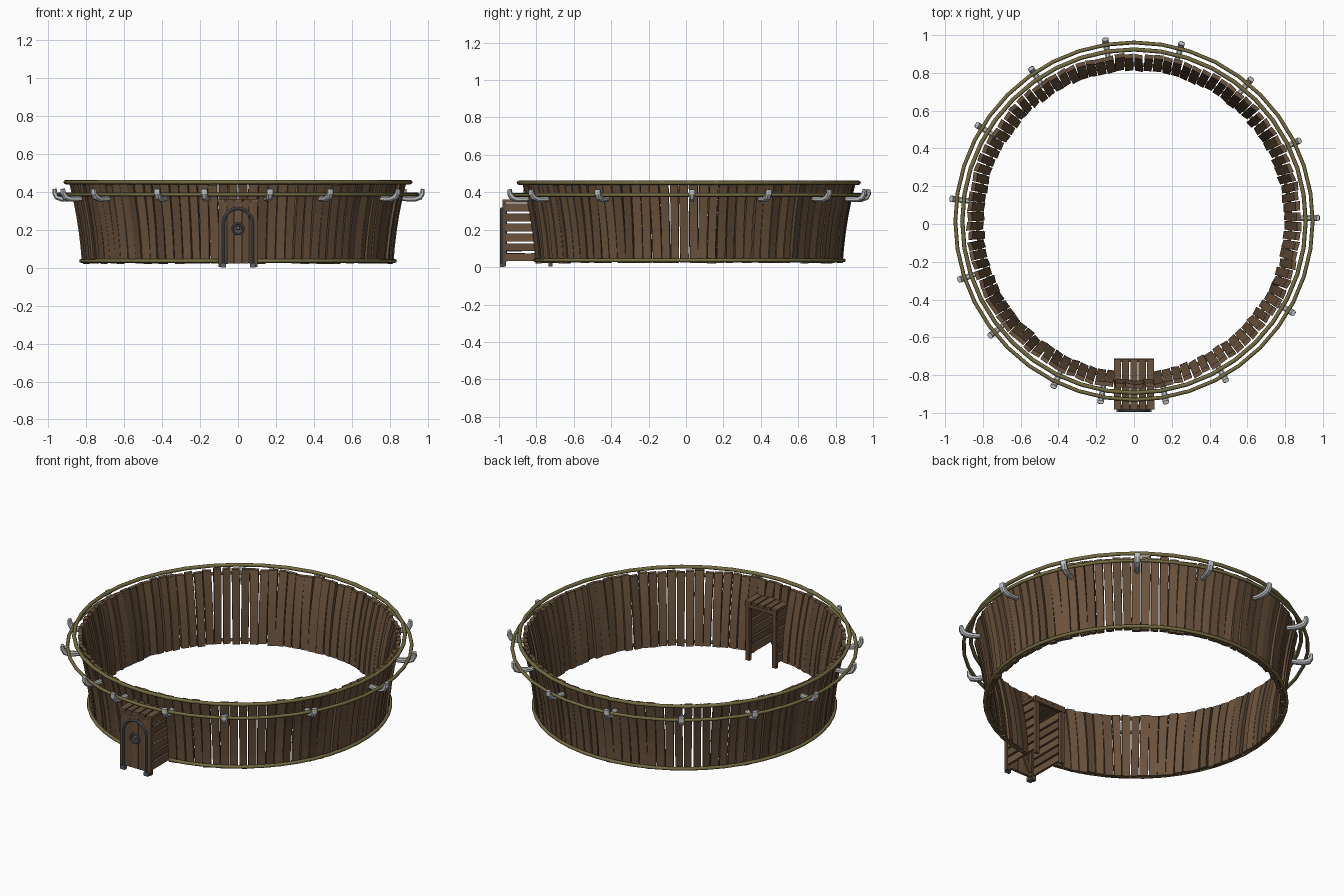
import bpy, bmesh, math, random
from mathutils import Vector, Matrix

if "Cube" in bpy.data.objects:
    bpy.data.objects.remove(bpy.data.objects["Cube"])

random.seed(4)
CY = 0.015  # centre of the round wall


def material(name, rgb):
    m = bpy.data.materials.new(name)
    m.diffuse_color = (*rgb, 1)
    m.use_nodes = True
    m.node_tree.nodes["Principled BSDF"].inputs["Base Color"].default_value = m.diffuse_color
    return m


WOOD = material("brown wood", (0.150, 0.088, 0.048))
DARK = material("dark brown wood", (0.115, 0.068, 0.038))
ROPE = material("olive rope", (0.18, 0.15, 0.055))
IRON = material("dark iron", (0.11, 0.12, 0.14))
BONE = material("pale grey hook", (0.50, 0.51, 0.52))


def finish(name, bm, mats, smooth=False):
    bmesh.ops.recalc_face_normals(bm, faces=bm.faces)
    me = bpy.data.meshes.new(name)
    bm.to_mesh(me)
    bm.free()
    for m in mats:
        me.materials.append(m)
    ob = bpy.data.objects.new(name, me)
    bpy.context.collection.objects.link(ob)
    if smooth:
        for p in me.polygons:
            p.use_smooth = True
    return ob


def skin(bm, rings, closed=False, mat=0):
    """Join cross-sections into a solid, capping the ends if open."""
    vs = [[bm.verts.new(p) for p in r] for r in rings]
    n = len(vs[0])
    for i in range(len(vs) if closed else len(vs) - 1):
        a, b = vs[i], vs[(i + 1) % len(vs)]
        for j in range(n):
            f = bm.faces.new((a[j], a[(j + 1) % n], b[(j + 1) % n], b[j]))
            f.material_index = mat
    if not closed:
        bm.faces.new(vs[0]).material_index = mat
        bm.faces.new(vs[-1]).material_index = mat


def tube(bm, pts, r, up, closed=False, sides=8):
    pts, up = [Vector(p) for p in pts], Vector(up)
    rings, n = [], len(pts)
    for i, p in enumerate(pts):
        a = pts[i - 1] if (closed or i) else p
        b = pts[(i + 1) % n] if (closed or i < n - 1) else p
        side = (b - a).normalized().cross(up)
        rings.append([p + r * (math.cos(t) * side + math.sin(t) * up)
                      for t in (k * math.tau / sides for k in range(sides))])
    skin(bm, rings, closed)


def box(bm, lo, hi, mat=0, tilt=0.0, axis='X'):
    lo, hi = Vector(lo), Vector(hi)
    M = (Matrix.Translation((lo + hi) / 2) @ Matrix.Rotation(tilt, 4, axis)
         @ Matrix.Diagonal((*(hi - lo), 1)))
    for v in bmesh.ops.create_cube(bm, size=1, matrix=M)['verts']:
        for f in v.link_faces:
            f.material_index = mat


def polar(r, a, z):
    return Vector((r * math.cos(a), CY + r * math.sin(a), z))


def wall_radius(z):
    t = z / 0.44
    return 0.818 + 0.022 * t + 0.045 * t * t


# Flaring wall of uneven upright planks, cut short above the doorway
bm = bmesh.new()
N = 104
for k in range(N):
    a = (k + 0.5) / N * math.tau
    half = math.tau / N * random.uniform(0.41, 0.48)
    lean, out = random.uniform(-.008, .008), random.uniform(-.005, .005)
    doorway = abs(math.cos(a)) < 0.12 and math.sin(a) < 0
    z0 = 0.35 if doorway else 0.02 + random.uniform(0, .008)
    z1 = 0.442 + random.uniform(-.006, .006)
    twist = random.uniform(-.004, .004)
    rings = []
    for i in range(6):
        t = i / 5
        z = z0 + (z1 - z0) * t
        r, c = wall_radius(z) + out, a + lean * (t - 0.5)
        rings.append([polar(r + twist, c - half, z), polar(r - twist, c + half, z),
                      polar(r - twist - .022, c + half, z), polar(r + twist - .022, c - half, z)])
    skin(bm, rings, mat=random.choice((0, 0, 1)))
finish("wall_planks", bm, [WOOD, DARK])

# Rope hoops: rim, outer hoop carried by hooks, and base (open at the door)
for name, r, z, thick in (("rim_rope", 0.909, 0.451, 0.011),
                          ("outer_rope", 0.946, 0.386, 0.010)):
    bm = bmesh.new()
    tube(bm, [polar(r, k / 40 * math.tau, z) for k in range(40)], thick, (0, 0, 1), True)
    finish(name, bm, [ROPE], True)
bm = bmesh.new()
gap = 0.125
tube(bm, [polar(0.829, -math.pi / 2 + gap + k / 48 * (math.tau - 2 * gap), 0.036)
          for k in range(49)], 0.010, (0, 0, 1))
finish("base_rope", bm, [ROPE], True)

# J-shaped hooks around the rim: (radius, height, thickness, half width)
hook = [(0.855, 0.366, .012, .013), (0.900, 0.362, .013, .014), (0.935, 0.364, .015, .016),
        (0.960, 0.374, .016, .017), (0.972, 0.392, .013, .017), (0.974, 0.416, .009, .016)]
degrees = [1, 26, 50.5, 75, 99, 124, 148.5, 173, 198.5, 218.5, 244, 259.5, 280, 300, 330]
bm = bmesh.new()
for d in degrees:
    a = math.radians(d)
    rad, tan = Vector((math.cos(a), math.sin(a), 0)), Vector((-math.sin(a), math.cos(a), 0))
    rings = []
    for i, (r, z, th, w) in enumerate(hook):
        p, q = hook[max(i - 1, 0)], hook[min(i + 1, 5)]
        dr, dz = Vector((q[0] - p[0], q[1] - p[1])).normalized()
        nrm = -dz * rad + Vector((0, 0, dr))
        c = polar(r, a, z)
        rings.append([c + th * nrm * v + w * tan * u for u, v in
                      ((-1, -.5), (-.5, -1), (.5, -1), (1, -.5), (1, .5), (.5, 1), (-.5, 1), (-1, .5))])
    skin(bm, rings)
hooks = finish("rope_hooks", bm, [BONE])

# Porch: slatted sides, corner posts and roof boards
bm = bmesh.new()
for s in (-1, 1):
    for i in range(6):
        z = 0.032 + i * 0.053
        x = s * 0.094
        box(bm, (x - .007, -0.975, z), (x + .007, -0.72, z + 0.042), i % 3 == 1,
            random.uniform(-.012, .012))
    for y in (-0.972, -0.725):
        box(bm, (s * .09 - .013, y - .01, 0.004), (s * .09 + .013, y + .01, 0.345), 1)
finish("porch_sides", bm, [WOOD, DARK])
bm = bmesh.new()
for i in range(5):
    x = -0.088 + i * 0.044
    box(bm, (x - .019, -0.982, 0.346), (x + .019, -0.715, 0.362), i % 2,
        random.uniform(-.02, .02), 'Z')
for y in (-0.972, -0.722):
    box(bm, (-0.106, y - .009, 0.326), (0.106, y + .009, 0.348), 1)
finish("porch_roof", bm, [WOOD, DARK])

# Door of upright boards with a diagonal brace behind
bm = bmesh.new()
for i in range(5):
    x = -0.076 + i * 0.038
    box(bm, (x - .018, -0.982, 0.022), (x + .018, -0.966, 0.336), i % 2)
box(bm, (-0.012, -0.966, 0.03), (0.012, -0.956, 0.32), 1, 0.45, 'Y')
finish("door", bm, [WOOD, DARK])

# Iron arch, ring handle and boss on the door
bm = bmesh.new()
arch = [(-0.076, -0.986, 0.009), (-0.076, -0.986, 0.12)]
arch += [(-0.076 * math.cos(t), -0.986, 0.236 + 0.076 * math.sin(t))
         for t in (k / 14 * math.pi for k in range(15))]
arch += [(0.076, -0.986, 0.12), (0.076, -0.986, 0.009)]
tube(bm, arch, 0.008, (0, 1, 0))
for s in (-1, 1):
    box(bm, (s * .078 - .015, -0.995, 0.0), (s * .078 + .015, -0.975, 0.022))
finish("door_arch", bm, [IRON])
bm = bmesh.new()
tube(bm, [(0.028 * math.cos(t), -0.988, 0.205 + 0.028 * math.sin(t))
          for t in (k / 20 * math.tau for k in range(20))], 0.006, (0, 1, 0), True)
bmesh.ops.create_cone(bm, cap_ends=True, segments=12, radius1=0.013, radius2=0.009, depth=0.016,
                      matrix=Matrix.Translation((0, -0.987, 0.21)) @ Matrix.Rotation(math.pi / 2, 4, 'X'))
finish("door_handle", bm, [IRON])
